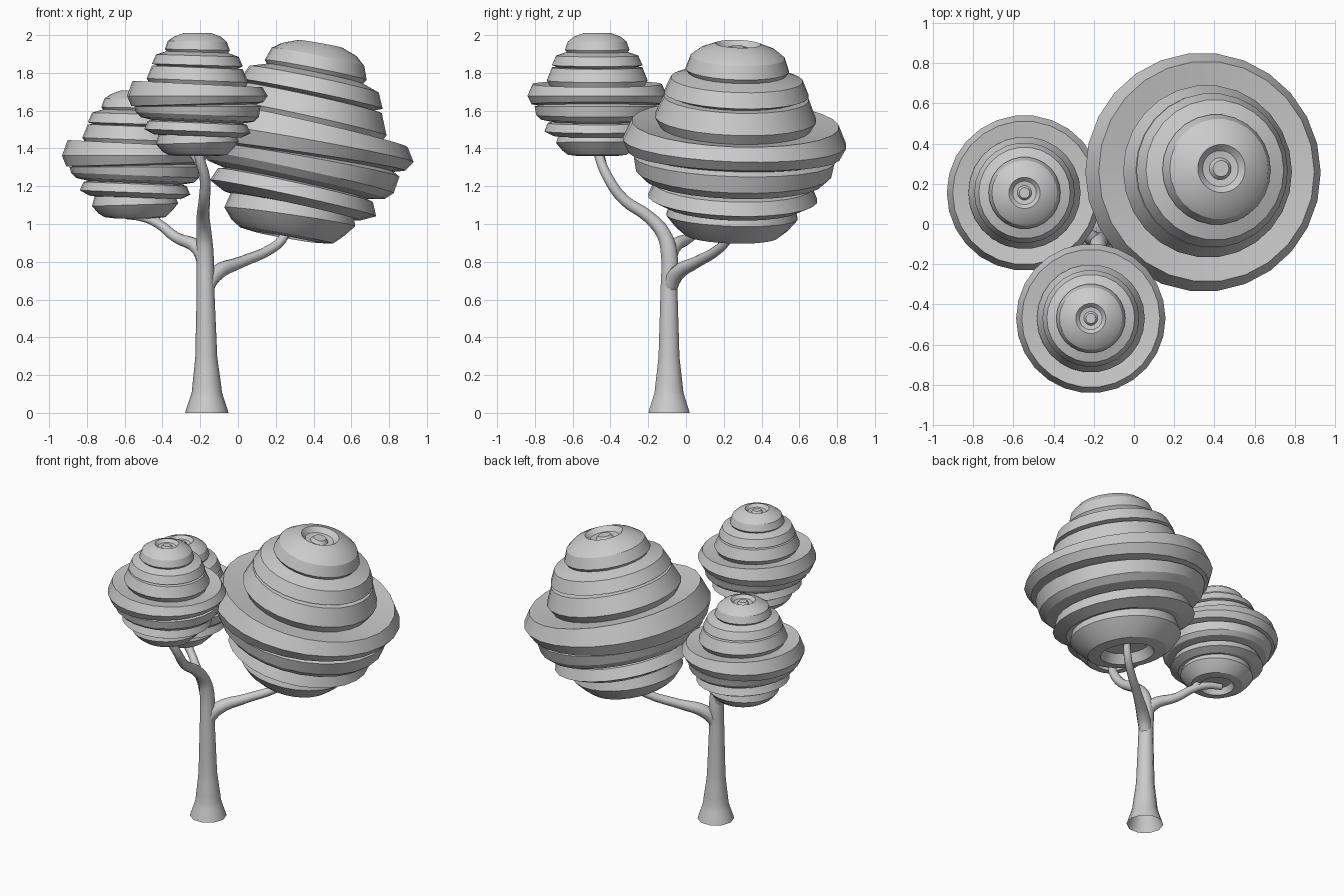
import bpy, bmesh, math
from mathutils import Matrix, Vector

if "Cube" in bpy.data.objects:
    bpy.data.objects.remove(bpy.data.objects["Cube"])

# Tiered crown profile: radius, height, slight sideways slant of that layer
PROFILE = [
    (0.14, 0.06, 0), (0.17, 0.0, 0), (0.25, 0.01, 0), (0.30, 0.05, .03),
    (0.35, 0.11, .03), (0.33, 0.18, 0), (0.30, 0.175, 0),
    (0.37, 0.17, -.04), (0.45, 0.21, -.04), (0.42, 0.28, -.04), (0.38, 0.29, -.04),
    (0.48, 0.31, -.04), (0.52, 0.35, -.04), (0.535, 0.42, 0), (0.50, 0.43, .02),
    (0.56, 0.44, .03), (0.595, 0.51, 0), (0.55, 0.61, -.05), (0.40, 0.59, -.05),
    (0.43, 0.64, -.04), (0.385, 0.75, -.04), (0.34, 0.755, -.04),
    (0.385, 0.77, -.03), (0.35, 0.85, -.03), (0.26, 0.88, -.03),
    (0.275, 0.90, -.02), (0.25, 0.97, -.02), (0.20, 1.01, 0), (0.12, 1.04, 0),
    (0.09, 1.01, 0), (0.055, 1.005, 0), (0.04, 1.025, 0)]
SIDES = 26


def smooth(ob, angle):
    bpy.ops.object.select_all(action='DESELECT')
    ob.select_set(True)
    bpy.context.view_layer.objects.active = ob
    bpy.ops.object.shade_smooth_by_angle(angle=math.radians(angle))


def crown(name, base, scale, tilt_x, tilt_y):
    bm = bmesh.new()
    rings = []
    for r, h, slant in PROFILE:
        ring = []
        for i in range(SIDES):
            a = 2 * math.pi * i / SIDES
            x, y = r * math.cos(a), r * math.sin(a)
            ring.append(bm.verts.new((x, y, h + x * slant)))
        rings.append(ring)
    for lo, hi in zip(rings, rings[1:]):
        for i in range(SIDES):
            j = (i + 1) % SIDES
            bm.faces.new((lo[i], lo[j], hi[j], hi[i]))
    bm.faces.new(rings[0][::-1])
    bm.faces.new(rings[-1])
    bm.transform(Matrix.Translation(base)
                 @ Matrix.Rotation(math.radians(tilt_y), 4, 'Y')
                 @ Matrix.Rotation(math.radians(tilt_x), 4, 'X')
                 @ Matrix.Scale(scale, 4))
    me = bpy.data.meshes.new(name)
    bm.to_mesh(me)
    bm.free()
    ob = bpy.data.objects.new(name, me)
    bpy.context.collection.objects.link(ob)
    smooth(ob, 25)


def limb(name, points):
    # Tapered tube through (x, y, z, radius) points
    cu = bpy.data.curves.new(name, 'CURVE')
    cu.dimensions = '3D'
    cu.bevel_depth = 1
    cu.bevel_resolution = 3
    cu.resolution_u = 4
    sp = cu.splines.new('BEZIER')
    sp.bezier_points.add(len(points) - 1)
    for p, (x, y, z, r) in zip(sp.bezier_points, points):
        p.co = (x, y, z)
        p.radius = r
        p.handle_left_type = p.handle_right_type = 'AUTO'
    ob = bpy.data.objects.new(name, cu)
    bpy.context.collection.objects.link(ob)
    bpy.ops.object.select_all(action='DESELECT')
    ob.select_set(True)
    bpy.context.view_layer.objects.active = ob
    bpy.ops.object.convert(target='MESH')
    smooth(bpy.context.object, 40)


# Crowns
crown("large_crown", Vector((0.255, 0.24, 0.93)), 1.0, -2, 10)
crown("left_crown", Vector((-0.545, 0.155, 1.03)), 0.65, 0, 0)
crown("front_crown", Vector((-0.215, -0.47, 1.36)), 0.625, 0, 0)

# Trunk continuing into the front crown
limb("trunk", [(-.165, -.09, 0, .115), (-.165, -.09, .11, .08), (-.168, -.09, .3, .058),
               (-.172, -.09, .65, .047), (-.175, -.09, .85, .046), (-.18, -.12, .95, .04),
               (-.185, -.2, 1.04, .034), (-.178, -.33, 1.13, .03),
               (-.175, -.41, 1.24, .028), (-.205, -.46, 1.36, .026), (-.21, -.47, 1.42, .022)])
# Branches into the other crowns
limb("right_branch", [(-.17, -.09, .66, .04), (-.12, -.05, .735, .042), (.02, .06, .80, .03),
                      (.17, .17, .865, .026), (.235, .22, .92, .025), (.27, .25, 1.0, .022)])
limb("left_branch", [(-.175, -.09, .78, .038), (-.21, -.07, .87, .038), (-.33, .02, .93, .028),
                     (-.42, .08, 1.0, .025), (-.5, .12, 1.035, .024), (-.59, .15, 1.045, .02)])
# Short twigs
limb("left_twig", [(-.40, .07, .98, .02), (-.435, .10, 1.03, .02), (-.45, .13, 1.09, .016)])
limb("front_twig", [(-.18, -.43, 1.28, .02), (-.215, -.44, 1.33, .018), (-.255, -.45, 1.385, .014)])
